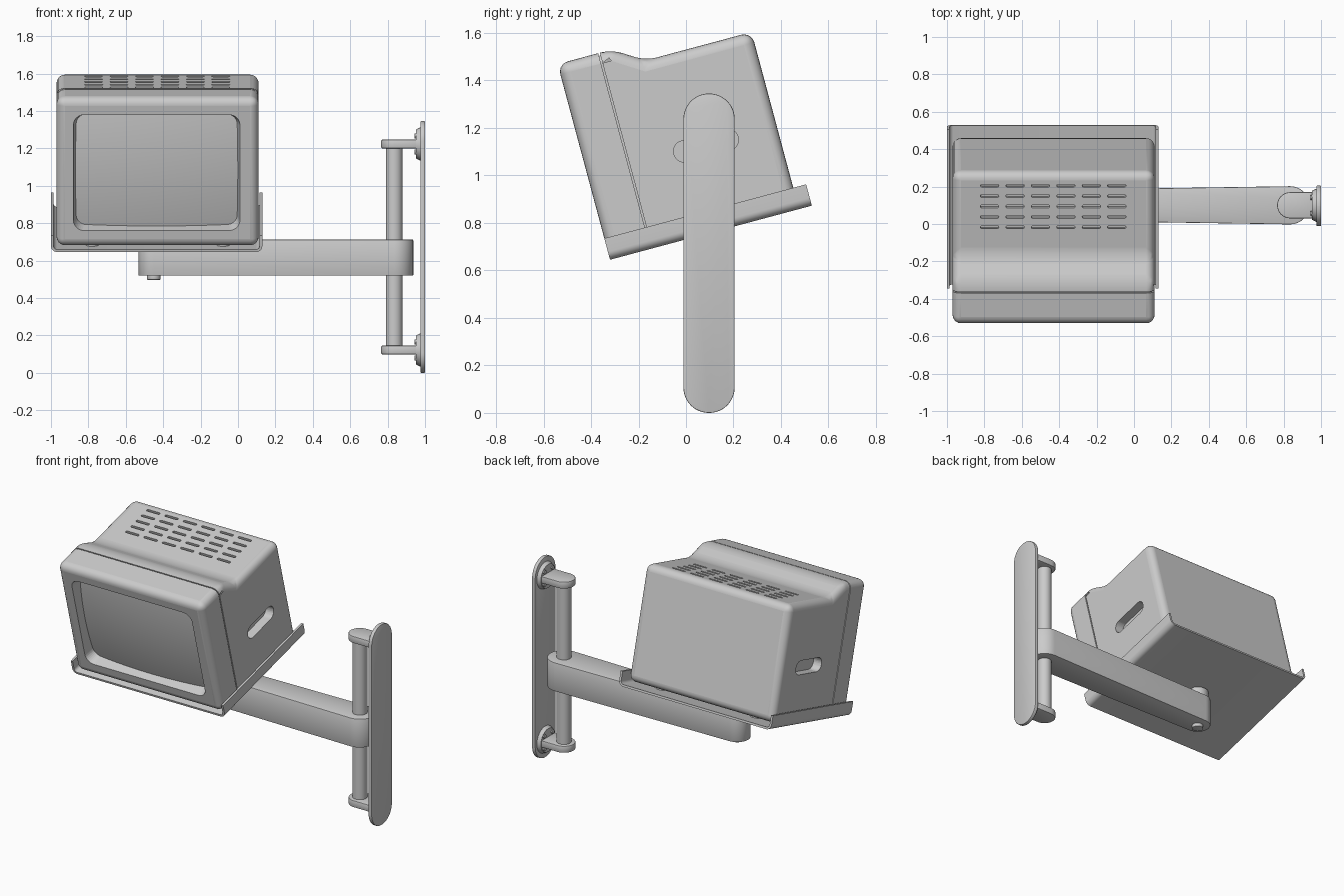
import bpy, bmesh, math
from mathutils import Matrix

if "Cube" in bpy.data.objects:
    bpy.data.objects.remove(bpy.data.objects["Cube"])

TILT = math.radians(15)
# local frame of the tilted tray: origin at its lower front edge
TILTED = Matrix.Translation((0, -0.32, 0.645)) @ Matrix.Rotation(TILT, 4, 'X')
CX = -0.43  # centre of the television in x


def arc(ca, cb, r, a0, a1, n=8):
    return [(ca + r * math.cos(math.radians(a0 + (a1 - a0) * i / n)),
             cb + r * math.sin(math.radians(a0 + (a1 - a0) * i / n))) for i in range(n + 1)]


def rrect(ca, cb, ha, hb, r, n=8):
    pts = []
    for k, (sa, sb) in enumerate([(1, 1), (-1, 1), (-1, -1), (1, -1)]):
        pts += arc(ca + sa * (ha - r), cb + sb * (hb - r), r, 90 * k, 90 * k + 90, n)
    return pts


def at(axis, p, t):
    a, b = p
    return {'x': (t, a, b), 'y': (a, t, b), 'z': (a, b, t)}[axis]


def make(name, bm, mat=None):
    bmesh.ops.remove_doubles(bm, verts=bm.verts, dist=1e-5)
    bmesh.ops.recalc_face_normals(bm, faces=bm.faces)
    me = bpy.data.meshes.new(name)
    bm.to_mesh(me)
    bm.free()
    ob = bpy.data.objects.new(name, me)
    bpy.context.collection.objects.link(ob)
    if mat:
        ob.matrix_world = mat
    return ob


def add_prism(bm, pts, lo, hi, axis, pts2=None):
    v1 = [bm.verts.new(at(axis, p, lo)) for p in pts]
    v2 = [bm.verts.new(at(axis, p, hi)) for p in (pts2 or pts)]
    bm.faces.new(v1)
    bm.faces.new(v2[::-1])
    for i in range(len(v1)):
        j = (i + 1) % len(v1)
        bm.faces.new((v1[i], v1[j], v2[j], v2[i]))


def activate(ob):
    bpy.ops.object.select_all(action='DESELECT')
    ob.select_set(True)
    bpy.context.view_layer.objects.active = ob


def bevel(ob, width, seg=2, angle=30):
    m = ob.modifiers.new("bevel", 'BEVEL')
    m.width, m.segments, m.limit_method = width, seg, 'ANGLE'
    m.angle_limit = math.radians(angle)
    activate(ob)
    bpy.ops.object.modifier_apply(modifier=m.name)


def cut(ob, cutter):
    m = ob.modifiers.new("cut", 'BOOLEAN')
    m.operation, m.solver, m.object = 'DIFFERENCE', 'EXACT', cutter
    cutter.hide_render = True
    bpy.context.view_layer.update()
    activate(ob)
    bpy.ops.object.modifier_apply(modifier=m.name)
    bpy.data.objects.remove(cutter)


def smooth(ob):
    activate(ob)
    bpy.ops.object.shade_smooth_by_angle(angle=math.radians(30))
    return ob


def prism(name, pts, lo, hi, axis, mat=None, bev=0, pts2=None):
    bm = bmesh.new()
    add_prism(bm, pts, lo, hi, axis, pts2)
    ob = make(name, bm, mat)
    if bev:
        bevel(ob, bev)
    return smooth(ob)


def disc(ca, cb, r, n=8):
    return rrect(ca, cb, r, r, r, n)


# television housing: side profile extruded and rounded
side = [(0, .028), (0, .853), (.235, .853), (.362, .772), (.824, .772), (.824, .028)]
tv = prism("tv_housing", side, -.97, .11, 'x', TILTED)
bevel(tv, .045, 5, 20)

# seam groove between front bezel and rear shell
bm = bmesh.new()
mid, half = (.028 + .853) / 2, (.853 - .028) / 2
rings = [(d, u) for d, u in ((-.012, .177), (.05, .177), (.05, .184), (-.012, .184))]
loops = [[bm.verts.new((p[0], u, p[1])) for p in rrect(CX, mid, .54 + d, half + d, .045 + d)]
         for d, u in rings]
for k in range(4):
    a, b = loops[k], loops[(k + 1) % 4]
    for i in range(len(a)):
        j = (i + 1) % len(a)
        bm.faces.new((a[i], a[j], b[j], b[i]))
cut(tv, make("seam_cutter", bm, TILTED))

# screen recess with tapered walls
bm = bmesh.new()
add_prism(bm, rrect(CX - .005, .44, .45, .325, .06), -.02, .09, 'y',
          rrect(CX - .005, .44, .425, .30, .05))
cut(tv, make("recess_cutter", bm, TILTED))

# grip slots on both sides and vent rows on top
bm = bmesh.new()
grip = rrect(.515, .36, .14, .045, .044)
add_prism(bm, grip, .05, .15, 'x')
add_prism(bm, grip, -1.01, -.91, 'x')
for i in range(6):
    for j in range(5):
        add_prism(bm, rrect(-.772 + .136 * i, .52 + .0575 * j, .049, .008, .0075, 3),
                  .745, .80, 'z')
cut(tv, make("slot_cutter", bm, TILTED))
smooth(tv)
tv.modifiers.new("even_shading", 'WEIGHTED_NORMAL').keep_sharp = True

# bulging screen
bm = bmesh.new()
N = 20
grid = []
for i in range(N + 1):
    row = []
    for j in range(N + 1):
        s, t = 2 * i / N - 1, 2 * j / N - 1
        row.append(bm.verts.new((CX - .005 + .45 * s, .028 + .025 * (s * s + t * t), .44 + .325 * t)))
    grid.append(row)
for i in range(N):
    for j in range(N):
        bm.faces.new((grid[i][j], grid[i + 1][j], grid[i + 1][j + 1], grid[i][j + 1]))
# clip to the recess outline so nothing pokes out at the corners
bm.verts.ensure_lookup_table()
screen = make("screen", bm, TILTED)
if screen.data.polygons[0].normal.y > 0:
    screen.data.flip_normals()
smooth(screen)

# small feet
for i, x in enumerate((-.78, -.08)):
    for j, u in enumerate((.1, .72)):
        prism(f"foot_{i}{j}", disc(x, u, .035, 5), .012, .035, 'z', TILTED)

# tray: U channel with rounded bends
L, R, H, T, B = -1.0, .13, .093, .014, .035
channel = ([(L, H)] + arc(L + B, B, B, 180, 270) + arc(R - B, B, B, 270, 360) + [(R, H), (R - T, H)]
           + arc(R - B, B, B - T, 360, 270) + arc(L + B, B, B - T, 270, 180) + [(L + T, H)])
prism("tray", channel, 0, .88, 'y', TILTED)

# swing arm with rounded ends, its pivot and bolt
PX, PY = .835, .1
arm = arc(PX, PY, .102, -90, 90, 16) + arc(-.45, PY, .082, 90, 270, 16)
prism("swing_arm", arm, .52, .712, 'z', bev=.004)
prism("tray_pivot", disc(-.45, PY, .07), .70, .768, 'z')
prism("pivot_bolt", disc(-.45, PY, .036), .497, .53, 'z', bev=.004)

# wall post, brackets, flanges and screws
prism("post", disc(PX, PY, .045), .12, 1.22, 'z')
for tag, z in (("lower", .122), ("upper", 1.223)):
    bracket = arc(PX, PY, .07, 90, 270, 16) + [(.965, .03), (.965, .17)]
    prism(tag + "_bracket", bracket, z - .023, z + .023, 'z', bev=.006)
    prism(tag + "_flange", disc(PY, z, .078), .952, .978, 'x', bev=0, pts2=disc(PY, z, .09))
    for k in range(4):
        a = math.radians(45 + 90 * k)
        prism(f"{tag}_screw_{k}", disc(PY + .06 * math.cos(a), z + .06 * math.sin(a), .013, 3),
              .944, .96, 'x')

# wall plate
prism("wall_plate", rrect(.097, .6725, .108, .6725, .107, 12), .975, 1.0, 'x', bev=.004)
